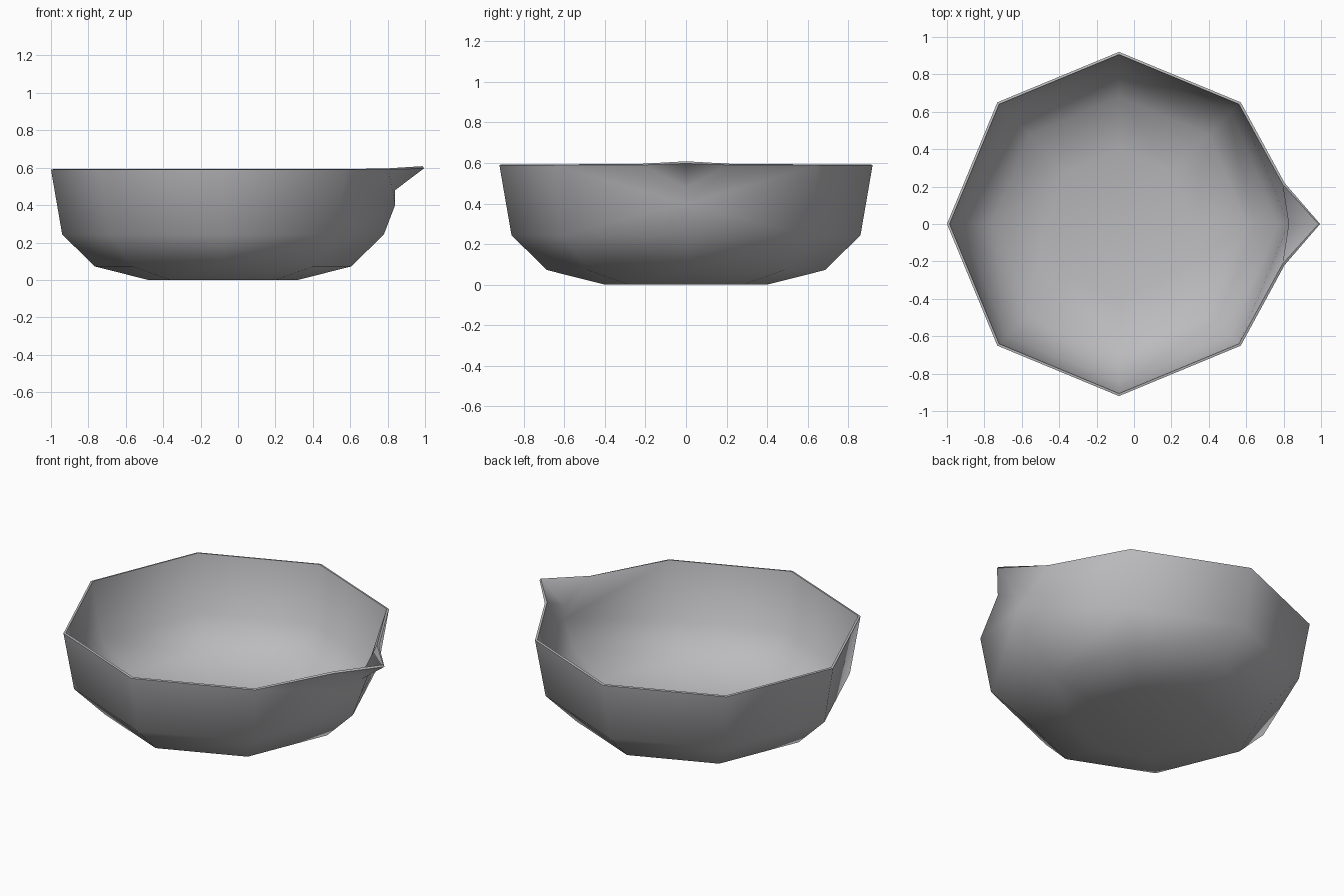
import bpy, bmesh, math

if "Cube" in bpy.data.objects:
    bpy.data.objects.remove(bpy.data.objects["Cube"])

CX = -0.08                     # bowl axis, shifted left to make room for the spout
PROFILE = [(0.40, 0.0), (0.685, 0.072), (0.86, 0.243), (0.92, 0.59)]
SIDES = 8

mat = bpy.data.materials.new("grey_ceramic")
mat.diffuse_color = (0.5, 0.5, 0.52, 1)
mat.use_nodes = True
mat.node_tree.nodes["Principled BSDF"].inputs["Base Color"].default_value = mat.diffuse_color

bm = bmesh.new()


def corner(r, z, i):
    a = 2 * math.pi * i / SIDES
    return bm.verts.new((CX + r * math.cos(a), r * math.sin(a), z))


# Octagonal bowl wall; the two upper panels beside +x are left open for the spout
rings = [[corner(r, z, i) for i in range(SIDES)] for r, z in PROFILE]
bm.faces.new(rings[0][::-1])
for level in range(3):
    lo, hi = rings[level], rings[level + 1]
    for i in range(SIDES):
        j = (i + 1) % SIDES
        if level == 2 and 0 in (i, j):
            continue
        bm.faces.new((lo[i], lo[j], hi[j], hi[i]))

# Pouring spout, mirrored about y = 0
bm.verts.remove(rings[3][0])
base = rings[2][0]
mid = bm.verts.new((0.84, 0, 0.40))
neck = bm.verts.new((0.84, 0, 0.48))
tip = bm.verts.new((0.995, 0, 0.597))
for s, i in ((1, 1), (-1, SIDES - 1)):
    low, rim = rings[2][i], rings[3][i]
    lip = bm.verts.new((0.805, s * 0.22, 0.59))
    for tri in ((base, low, mid), (mid, low, rim), (mid, rim, lip),
                (mid, lip, neck), (neck, lip, tip)):
        bm.faces.new(tri if s > 0 else tri[::-1])
bmesh.ops.recalc_face_normals(bm, faces=bm.faces)
bm.normal_update()
if next(f for f in bm.faces if len(f.verts) == SIDES).normal.z > 0:
    bmesh.ops.reverse_faces(bm, faces=bm.faces)

mesh = bpy.data.meshes.new("spouted_bowl")
bm.to_mesh(mesh)
bm.free()
mesh.materials.append(mat)
bowl = bpy.data.objects.new("spouted_bowl", mesh)
bpy.context.collection.objects.link(bowl)

# Thin wall, then smooth shading with a crisp rim
wall = bowl.modifiers.new("wall", 'SOLIDIFY')
wall.thickness = 0.014
wall.offset = -1
bpy.context.view_layer.objects.active = bowl
bowl.select_set(True)
bpy.ops.object.modifier_apply(modifier="wall")
bpy.ops.object.shade_smooth_by_angle(angle=math.radians(65))
